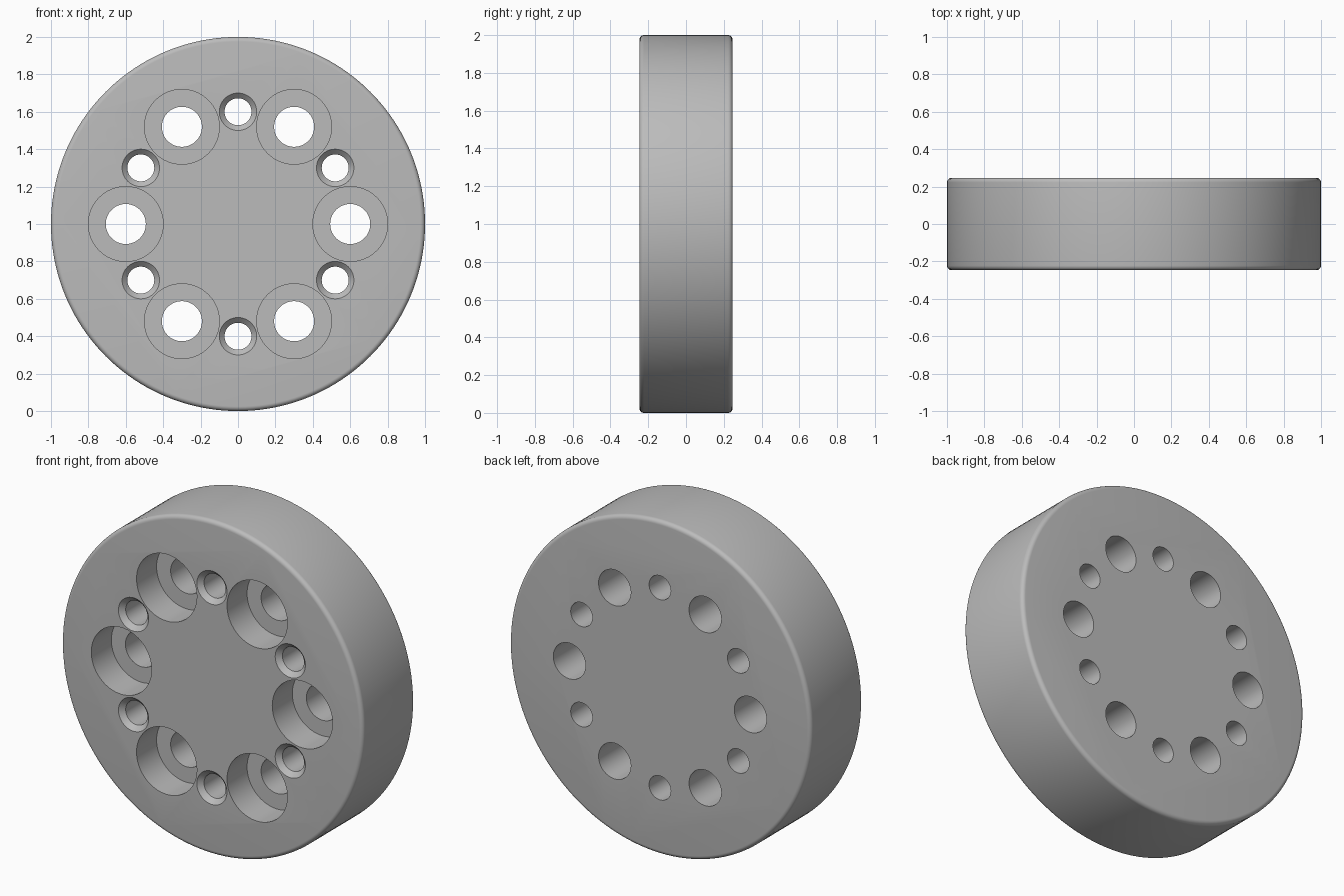
import bpy
import bmesh
from math import cos, sin, pi, radians
from mathutils import Matrix

if "Cube" in bpy.data.objects:
    bpy.data.objects.remove(bpy.data.objects["Cube"], do_unlink=True)

HALF = 0.247       # half thickness of the disc
RIM = 0.025        # rounded rim radius
PITCH = 0.6        # radius of the hole circle
OVER = 0.05        # cutter overshoot

steel = bpy.data.materials.new("plain grey")
steel.use_nodes = True
grey = (0.5, 0.5, 0.5, 1)
steel.diffuse_color = grey
steel.node_tree.nodes["Principled BSDF"].inputs["Base Color"].default_value = grey


def add_lathe(bm, profile, sides, centre):
    """Closed solid turned about the y direction from (radius, y) points."""
    rings = []
    for r, y in profile:
        rings.append([bm.verts.new((centre[0] + r * cos(2 * pi * i / sides), y,
                                    centre[1] + r * sin(2 * pi * i / sides)))
                      for i in range(sides)])
    for a, b in zip(rings, rings[1:]):
        for i in range(sides):
            j = (i + 1) % sides
            bm.faces.new((a[i], a[j], b[j], b[i]))
    bm.faces.new(rings[0])
    bm.faces.new(rings[-1])


def finish(bm, name):
    bmesh.ops.recalc_face_normals(bm, faces=bm.faces)
    mesh = bpy.data.meshes.new(name)
    bm.to_mesh(mesh)
    bm.free()
    mesh.materials.append(steel)
    obj = bpy.data.objects.new(name, mesh)
    bpy.context.collection.objects.link(obj)
    return obj


# Disc with rounded rims
arc = [radians(a) for a in range(0, 91, 15)]
front = [(1 - RIM + RIM * sin(a), -HALF + RIM - RIM * cos(a)) for a in arc]
back = [(r, -y) for r, y in reversed(front)]
bm = bmesh.new()
add_lathe(bm, front + back, 160, (0, 1))
disc = finish(bm, "flange_disc")

# Counterbored bolt holes alternate with small countersunk holes
bolt = [(0.2, -HALF - OVER), (0.2, -HALF + 0.19),
        (0.107, -HALF + 0.19), (0.107, HALF + OVER)]
pin = [(0.1, -HALF - OVER), (0.1, -HALF),
       (0.072, -HALF + 0.028), (0.072, HALF + OVER)]
bm = bmesh.new()
for k in range(12):
    a = k * pi / 6
    add_lathe(bm, pin if k % 2 else bolt, 64, (PITCH * cos(a), 1 + PITCH * sin(a)))
cutter = finish(bm, "hole_cutter")
cutter.hide_render = True

cut = disc.modifiers.new("holes", "BOOLEAN")
cut.operation = "DIFFERENCE"
cut.solver = "EXACT"
cut.object = cutter

bpy.ops.object.select_all(action="DESELECT")
disc.select_set(True)
bpy.context.view_layer.objects.active = disc
bpy.ops.object.modifier_apply(modifier=cut.name)
bpy.data.objects.remove(cutter, do_unlink=True)
bpy.ops.object.shade_smooth_by_angle(angle=radians(30))
